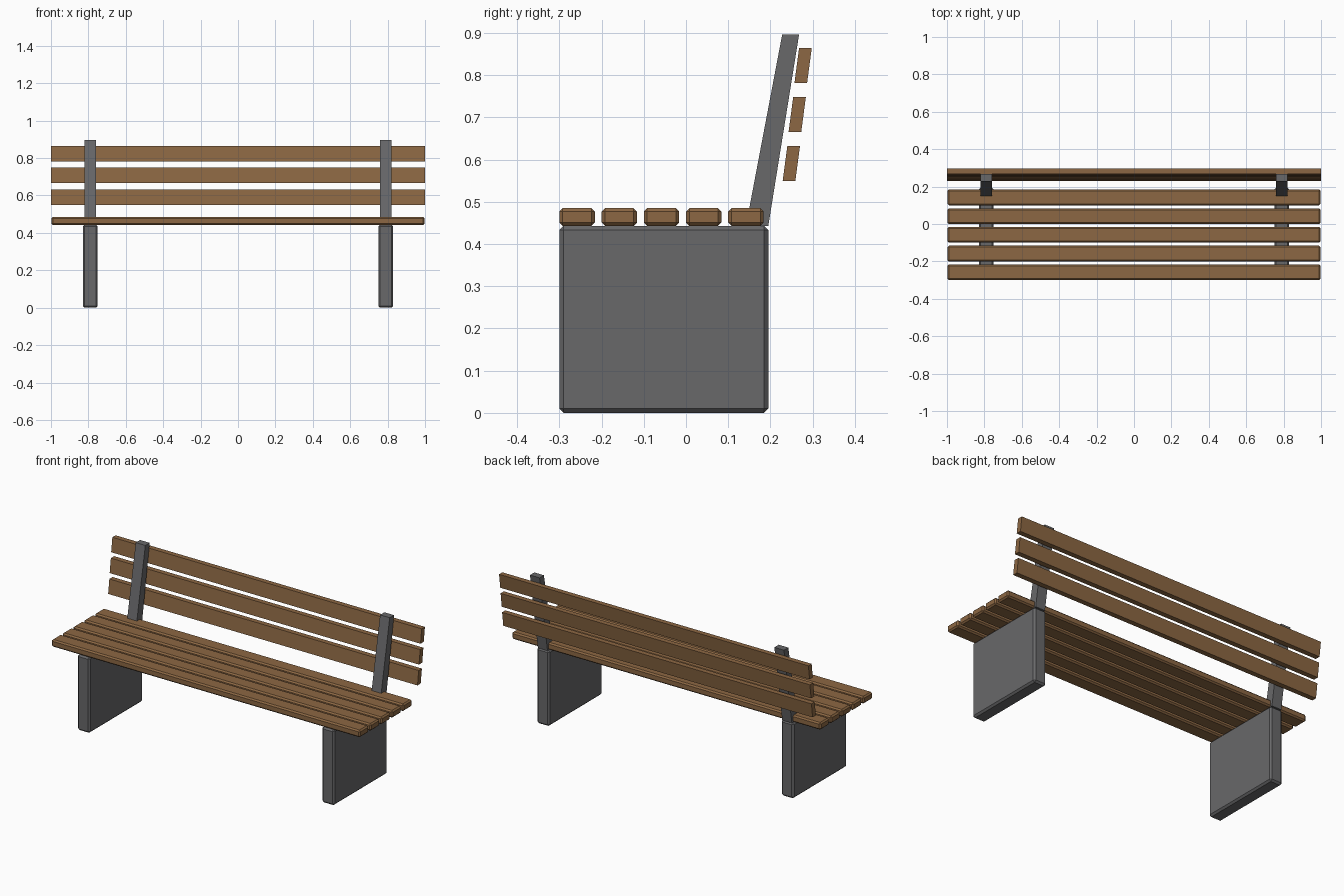
import bpy
import bmesh

if "Cube" in bpy.data.objects:
    bpy.data.objects.remove(bpy.data.objects["Cube"], do_unlink=True)


def make_material(name, rgb):
    mat = bpy.data.materials.new(name)
    mat.use_nodes = True
    color = (*rgb, 1.0)
    mat.diffuse_color = color
    mat.node_tree.nodes["Principled BSDF"].inputs["Base Color"].default_value = color
    return mat


wood = make_material("brown wood", (0.262, 0.136, 0.056))
metal = make_material("dark grey metal", (0.138, 0.138, 0.143))


def extrude_profile(name, profile, x0, x1, mat, bevel=0.0):
    """Extrude a closed (y, z) profile along x, optionally chamfered."""
    bm = bmesh.new()
    face = bm.faces.new([bm.verts.new((x0, y, z)) for y, z in profile])
    ext = bmesh.ops.extrude_face_region(bm, geom=[face])
    moved = [v for v in ext["geom"] if isinstance(v, bmesh.types.BMVert)]
    bmesh.ops.translate(bm, verts=moved, vec=(x1 - x0, 0, 0))
    bmesh.ops.recalc_face_normals(bm, faces=bm.faces)
    if bevel:
        bmesh.ops.bevel(bm, geom=bm.edges[:], offset=bevel, segments=1,
                        affect='EDGES', profile=0.5)
    mesh = bpy.data.meshes.new(name)
    bm.to_mesh(mesh)
    bm.free()
    mesh.materials.append(mat)
    obj = bpy.data.objects.new(name, mesh)
    bpy.context.collection.objects.link(obj)
    return obj


def rectangle(y0, y1, z0, z1):
    return [(y0, z0), (y1, z0), (y1, z1), (y0, z1)]


SEAT_BOTTOM, SEAT_TOP = 0.443, 0.485

# Panel legs and leaning back posts, one pair per side
post_profile = [(0.142, SEAT_BOTTOM), (0.195, SEAT_BOTTOM),
                (0.268, 0.897), (0.228, 0.897)]
for side, x in (("left", 0.79), ("right", -0.79)):
    extrude_profile(f"{side}_leg", rectangle(-0.3, 0.195, 0, SEAT_BOTTOM),
                    x - 0.04, x + 0.04, metal, 0.01)
    extrude_profile(f"{side}_back_post", post_profile,
                    x - 0.031, x + 0.031, metal)

# Chamfered seat slats
for i in range(5):
    y = -0.3 + i * 0.1
    extrude_profile(f"seat_slat_{i + 1}",
                    rectangle(y, y + 0.084, SEAT_BOTTOM, SEAT_TOP),
                    -0.998, 0.998, wood, 0.008)

# Sheared back slats, following the lean of the posts
for i in range(3):
    y, z = 0.229 + i * 0.014, 0.549 + i * 0.1165
    profile = [(y, z), (y + 0.03, z), (y + 0.041, z + 0.083), (y + 0.011, z + 0.083)]
    extrude_profile(f"back_slat_{i + 1}", profile, -1, 1, wood)
